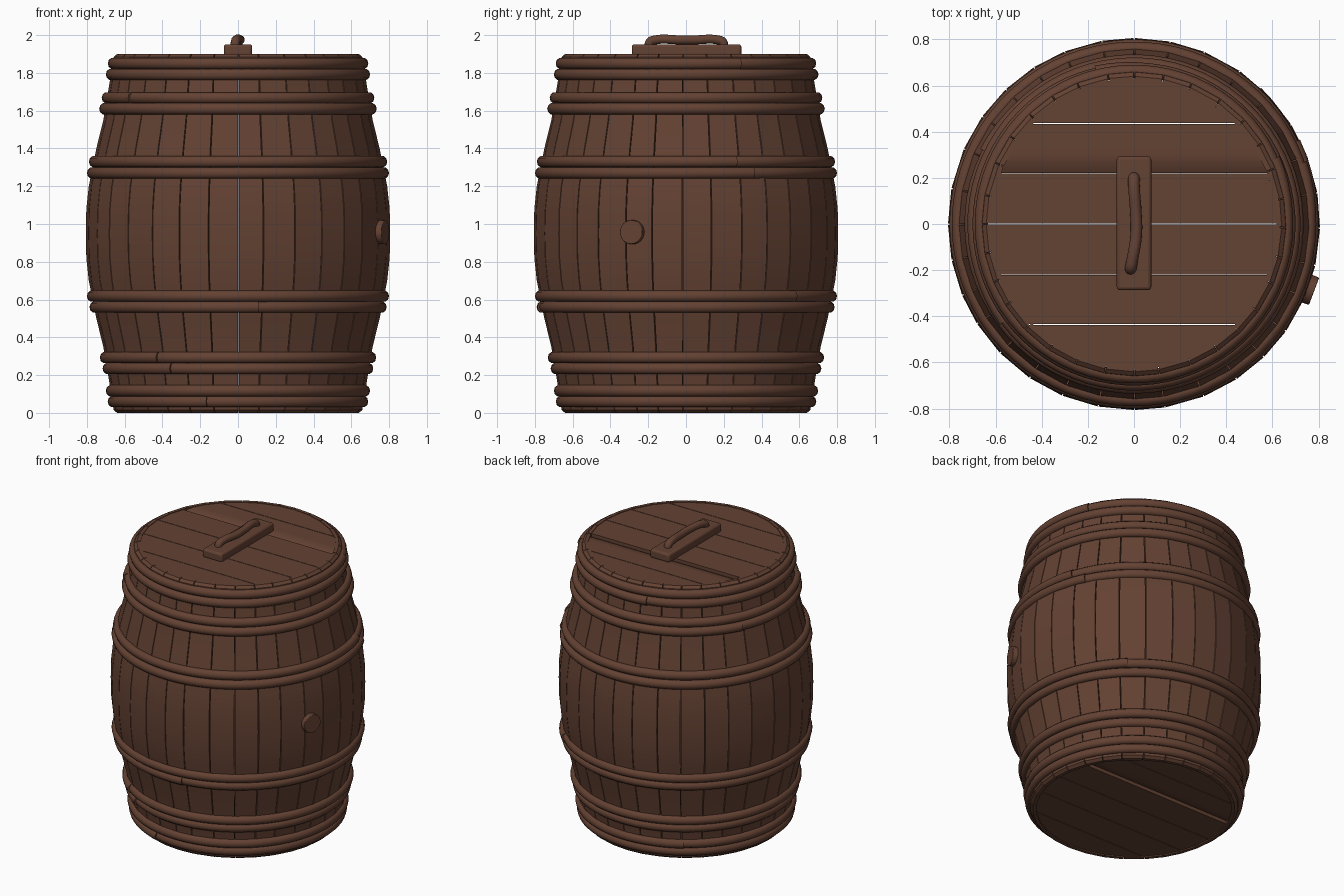
import bpy, bmesh, math, random
from mathutils import Vector, Matrix

random.seed(4)
if "Cube" in bpy.data.objects:
    bpy.data.objects.remove(bpy.data.objects["Cube"])

wood = bpy.data.materials.new("brown wood")
wood.use_nodes = True
BROWN = (0.127, 0.054, 0.033, 1)
wood.diffuse_color = BROWN
wood.node_tree.nodes["Principled BSDF"].inputs["Base Color"].default_value = BROWN


def finish(name, bm, angle=35, bevel=0):
    bmesh.ops.recalc_face_normals(bm, faces=bm.faces)
    mesh = bpy.data.meshes.new(name)
    bm.to_mesh(mesh)
    bm.free()
    mesh.materials.append(wood)
    obj = bpy.data.objects.new(name, mesh)
    bpy.context.collection.objects.link(obj)
    bpy.ops.object.select_all(action='DESELECT')
    obj.select_set(True)
    bpy.context.view_layer.objects.active = obj
    bpy.ops.object.shade_smooth_by_angle(angle=math.radians(angle))
    if bevel:
        mod = obj.modifiers.new("soft edges", 'BEVEL')
        mod.width, mod.segments = bevel, 3
        mod.limit_method = 'ANGLE'
    return obj


def loft(bm, rings):
    """Skin a chain of closed rings and cap both ends."""
    rows = [[bm.verts.new(p) for p in ring] for ring in rings]
    n = len(rows[0])
    for a, b in zip(rows, rows[1:]):
        for i in range(n):
            j = (i + 1) % n
            bm.faces.new((a[i], a[j], b[j], b[i]))
    bm.faces.new(rows[0])
    bm.faces.new(rows[-1])


def polar(r, a, z):
    return Vector((r * math.cos(a), r * math.sin(a), z))


# Belly curve: distance from mid height, outer radius
MID = 0.95
BELLY = [(0, .806), (.13, .803), (.25, .79), (.45, .75), (.6, .713),
         (.785, .682), (.9, .664), (.935, .658), (.95, .64)]


def belly_radius(z):
    d = abs(z - MID)
    for (d0, r0), (d1, r1) in zip(BELLY, BELLY[1:]):
        if d <= d1:
            return r0 + (r1 - r0) * (d - d0) / (d1 - d0)
    return BELLY[-1][1]


# Staves: bowed boards with narrow gaps and rounded ends
COUNT, GAP = 32, 0.0025
step = math.tau / COUNT
cuts = [i * step - 0.012 + random.uniform(-0.02, 0.02) for i in range(COUNT)]
cuts.append(cuts[0] + math.tau)
levels = sorted({MID + s * d for d, r in BELLY for s in (-1, 1)})
bm = bmesh.new()
for a0, a1 in zip(cuts, cuts[1:]):
    rings = []
    for z in levels:
        ro = belly_radius(z)
        ri = min(ro - 0.015, max(0.618, ro - 0.06))
        g = GAP / ro
        rings.append([polar(ri, a0 + g, z), polar(ro, a0 + g, z),
                      polar(ro, a1 - g, z), polar(ri, a1 - g, z)])
    loft(bm, rings)
finish("staves", bm, 30)


# Hoops: rounded bands whose ends lap over each other
def hoop(bm, z, outer, seam):
    segs = 72
    lap = math.radians(4)
    rings = []
    for i in range(segs + 1):
        t = i / segs
        a = math.radians(seam) + t * (math.tau + lap)
        lift = 0.007 * max(0, (t - 0.95) / 0.05) - 0.004 * max(0, (0.05 - t) / 0.05)
        ring = []
        for k in range(10):
            c = math.tau * k / 10
            ring.append(polar(outer - 0.028 + lift + 0.028 * math.cos(c), a,
                              z + 0.031 * math.sin(c)))
        rings.append(ring)
    loft(bm, rings)


HOOPS = {
    "bottom": [(.06, .69, 252), (.117, .70, 120)],
    "lower": [(.235, .717, 236), (.293, .732, 230)],
    "lower_middle": [(.56, .787, 274), (.618, .80, 43)],
    "upper_middle": [(1.27, .80, 23), (1.33, .79, 16)],
    "upper": [(1.61, .735, 150), (1.668, .722, 213)],
    "top": [(1.792, .70, 100), (1.85, .69, 21)],
}
for name, pair in HOOPS.items():
    bm = bmesh.new()
    for z, outer, seam in pair:
        hoop(bm, z, outer, seam)
    finish(name + "_hoops", bm, 50)


# Round heads made of six planks; one plank has a worn, dipping edge
def head(name, z, up):
    radius, thick = 0.632, 0.06
    edges = [-radius, -0.435, -0.22, 0, 0.22, 0.435, radius]
    bm = bmesh.new()
    for k, (y0, y1) in enumerate(zip(edges, edges[1:])):
        rings = []
        n = 10
        for i in range(n + 1):
            y = y0 + 0.002 + (y1 - y0 - 0.004) * i / n
            w = math.sqrt(max(radius ** 2 - y * y, 1e-4))
            dip = 0.022 * max(0, 1 - (y - y0) / 0.08) ** 2 if k == 4 else 0
            rings.append([(-w, y, z - up * dip), (w, y, z - up * dip),
                          (w, y, z - up * thick), (-w, y, z - up * thick)])
        loft(bm, rings)
    finish(name, bm, 35)


head("lid_planks", 1.896, 1)
head("bottom_planks", 0.008, -1)

# Handle plate on the lid
bm = bmesh.new()
bmesh.ops.create_cube(bm, size=1, matrix=Matrix.Translation((0, 0.003, 1.92))
                      @ Matrix.Diagonal((0.15, 0.58, 0.062, 1)))
finish("handle_plate", bm, 40, 0.014)

# Bent handle rod
curve = bpy.data.curves.new("handle", 'CURVE')
curve.dimensions = '3D'
curve.bevel_depth = 0.025
curve.bevel_resolution = 3
curve.resolution_u = 6
curve.use_fill_caps = True
path = [(0, .2, 1.935), (0, .195, 1.963), (0, .165, 1.975), (.008, .05, 1.975),
        (.01, -.04, 1.975), (-.008, -.16, 1.975), (-.014, -.19, 1.963), (-.015, -.195, 1.935)]
spline = curve.splines.new('BEZIER')
spline.bezier_points.add(len(path) - 1)
for point, co in zip(spline.bezier_points, path):
    point.co = co
    point.handle_left_type = point.handle_right_type = 'AUTO'
curve.materials.append(wood)
bpy.context.collection.objects.link(bpy.data.objects.new("handle", curve))

# Bung plug on the side
bm = bmesh.new()
out = polar(1, math.radians(-20.5), 0)
place = Matrix.Translation(out * 0.803 + Vector((0, 0, 0.957))) @ out.to_track_quat('Z', 'Y').to_matrix().to_4x4()
bmesh.ops.create_cone(bm, cap_ends=True, segments=24, radius1=0.065, radius2=0.063,
                      depth=0.06, matrix=place)
finish("bung", bm, 40, 0.004)
